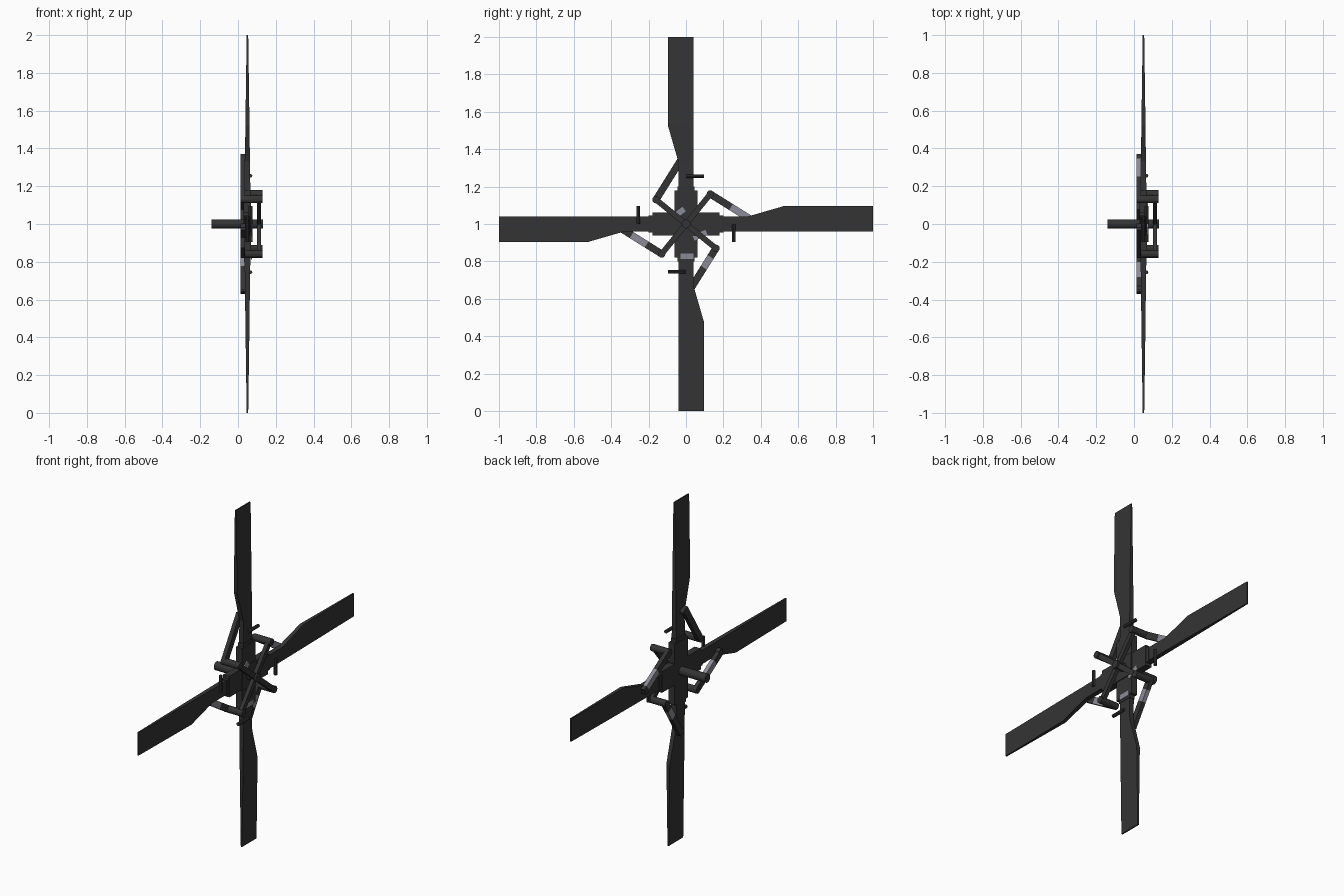
import bpy, bmesh, math
from mathutils import Matrix, Vector

if "Cube" in bpy.data.objects:
    bpy.data.objects.remove(bpy.data.objects["Cube"])

def mat(name, c):
    m = bpy.data.materials.new(name)
    m.diffuse_color = (*c, 1)
    m.use_nodes = True
    m.node_tree.nodes["Principled BSDF"].inputs["Base Color"].default_value = m.diffuse_color
    return m

DARK = mat("dark_grey", (0.034, 0.034, 0.034))
LIGHT = mat("worn_metal", (0.26, 0.26, 0.31))
CENTRE = Matrix.Translation((0, 0, 1))

def spin(k):
    # quarter turns about the rotor axis: (y, z) -> (z, -y)
    return CENTRE @ Matrix.Rotation(-k * math.pi / 2, 4, 'X')

def finish(name, bm, material, m):
    bmesh.ops.recalc_face_normals(bm, faces=bm.faces)
    bm.transform(m)
    me = bpy.data.meshes.new(name)
    bm.to_mesh(me)
    bm.free()
    me.materials.append(material)
    ob = bpy.data.objects.new(name, me)
    bpy.context.collection.objects.link(ob)
    return ob

def box(name, x, y, z, m=CENTRE, material=DARK):
    bm = bmesh.new()
    bmesh.ops.create_cube(bm, size=1)
    for v in bm.verts:
        for i, r in enumerate((x, y, z)):
            v.co[i] = r[0] if v.co[i] < 0 else r[1]
    return finish(name, bm, material, m)

def rod(name, a, b, r, m=CENTRE, sides=12, material=DARK):
    a, b = Vector(a), Vector(b)
    bm = bmesh.new()
    bmesh.ops.create_cone(bm, cap_ends=True, segments=sides, radius1=r, radius2=r, depth=(b - a).length)
    bm.transform(Matrix.Translation((a + b) / 2) @ (b - a).to_track_quat('Z', 'Y').to_matrix().to_4x4())
    return finish(name, bm, material, m)

def bar(name, p, q, x, w, m, material=DARK):
    # flat bar between two (y, z) points, with x range and width
    p, q = Vector(p), Vector(q)
    d = (q - p).normalized() * w / 2
    n = Vector((-d.y, d.x))
    bm = bmesh.new()
    f = bm.faces.new([bm.verts.new((x[0], *c)) for c in (p + n, p - n, q - n, q + n)])
    g = bmesh.ops.extrude_face_region(bm, geom=[f])
    for v in g['geom']:
        if isinstance(v, bmesh.types.BMVert):
            v.co.x = x[1]
    return finish(name, bm, material, m)

def blade(name, m):
    # stations: radius, trailing y, leading y, half thickness
    st = [(0.15, -0.04, 0.04, 0.016), (0.33, -0.04, 0.04, 0.013),
          (0.52, -0.095, 0.04, 0.011), (1.0, -0.095, 0.04, 0.004)]
    bm = bmesh.new()
    rings = [[bm.verts.new((0.05 + sx * t, y, r)) for sx, y in
              ((-1, y0), (1, y0), (1, y1), (-1, y1))] for r, y0, y1, t in st]
    for a, b in zip(rings, rings[1:]):
        for i in range(4):
            j = (i + 1) % 4
            bm.faces.new((a[i], a[j], b[j], b[i]))
    bm.faces.new(rings[0])
    bm.faces.new(rings[-1])
    return finish(name, bm, DARK, m)

# hub and shafts
rod("drive_shaft", (-0.14, 0, 0), (0.04, 0, 0), 0.025)
rod("control_shaft", (0.04, 0, 0), (0.133, 0, 0), 0.024)
box("hub_centre", (0.03, 0.075), (-0.065, 0.065), (-0.065, 0.065))

# worn stretches on some pitch links, as fractions of the length
worn = {1: (0.48, 0.9), 2: (0.2, 0.45), 3: (0.35, 0.7)}
pin, end = Vector((-0.16, 0.13)), Vector((-0.016, 0.36))
for k in range(4):
    m = spin(k)
    blade(f"blade_{k}", m)
    box(f"blade_grip_{k}", (0.03, 0.07), (-0.062, 0.062), (0.05, 0.18), m)
    box(f"grip_collar_{k}", (0.033, 0.067), (-0.045, 0.045), (0.17, 0.2), m)
    rod(f"balance_pin_{k}", (0.066, 0, 0.255), (0.066, 0.095, 0.255), 0.01, m, 8)
    bar(f"spider_arm_{k}", (0, 0), pin, (0.1, 0.122), 0.03, m)
    rod(f"link_pin_{k}", (0.012, *pin), (0.13, *pin), 0.02, m)
    rod(f"blade_bolt_{k}", (0.012, -0.016, 0.345), (0.05, -0.016, 0.345), 0.018, m)
    cuts = [0, *worn.get(k, ()), 1]
    for i, (a, b) in enumerate(zip(cuts, cuts[1:])):
        bar(f"pitch_link_{k}_{i}", pin.lerp(end, a), pin.lerp(end, b), (0.012, 0.036), 0.038, m,
            LIGHT if i == 1 else DARK)

# worn patches on the hub face
for i, (p, q) in enumerate((((-0.05, 0.05), (-0.01, 0.08)), ((0.04, -0.075), (0.11, -0.045)),
                            ((-0.03, -0.172), (0.04, -0.172)))):
    bar(f"hub_patch_{i}", p, q, (0.068, 0.077 if i == 0 else 0.073), 0.03, CENTRE, LIGHT)
